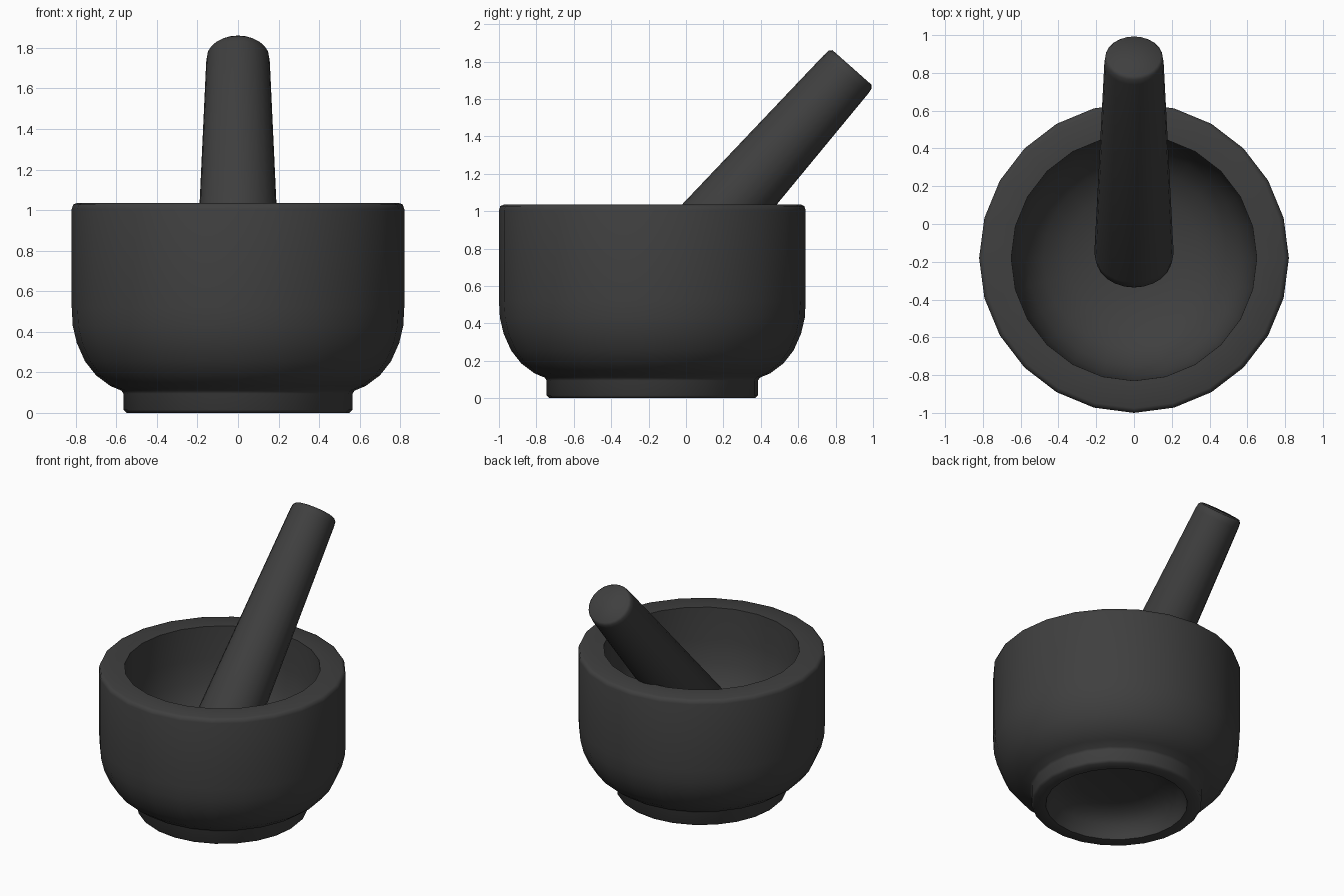
import bpy, bmesh, math
from mathutils import Vector

if "Cube" in bpy.data.objects:
    bpy.data.objects.remove(bpy.data.objects["Cube"])

stone = bpy.data.materials.new("dark_grey_stone")
stone.diffuse_color = (0.05, 0.05, 0.05, 1)
stone.use_nodes = True
stone.node_tree.nodes["Principled BSDF"].inputs["Base Color"].default_value = stone.diffuse_color


def lathe(name, profile, sides=24):
    """Revolve (radius, z) points round z; radius 0 makes a pole."""
    bm = bmesh.new()
    rings = []
    for r, z in profile:
        if r == 0:
            rings.append([bm.verts.new((0, 0, z))] * sides)
        else:
            rings.append([bm.verts.new((r * math.cos(2 * math.pi * i / sides),
                                        r * math.sin(2 * math.pi * i / sides), z))
                          for i in range(sides)])
    for a, b in zip(rings, rings[1:]):
        for i in range(sides):
            j = (i + 1) % sides
            quad = list(dict.fromkeys([a[i], a[j], b[j], b[i]]))
            bm.faces.new(quad)
    bmesh.ops.recalc_face_normals(bm, faces=bm.faces)
    mesh = bpy.data.meshes.new(name)
    bm.to_mesh(mesh)
    bm.free()
    mesh.materials.append(stone)
    ob = bpy.data.objects.new(name, mesh)
    bpy.context.collection.objects.link(ob)
    bpy.ops.object.select_all(action='DESELECT')
    ob.select_set(True)
    bpy.context.view_layer.objects.active = ob
    bpy.ops.object.shade_smooth_by_angle(angle=math.radians(50))
    return ob


# Bowl: recess under the foot, foot ring, outer wall, rim, inside
mortar = lathe("mortar_bowl", [
    (0, 0.17), (0.25, 0.165), (0.36, 0.145), (0.43, 0.09), (0.46, 0.03), (0.47, 0),
    (0.55, 0), (0.565, 0.015), (0.565, 0.095), (0.575, 0.11), (0.63, 0.133),
    (0.70, 0.185), (0.755, 0.255), (0.795, 0.345), (0.815, 0.43), (0.82, 0.52),
    (0.82, 1.005), (0.813, 1.027), (0.795, 1.035),
    (0.65, 1.035), (0.645, 0.80), (0.625, 0.64), (0.57, 0.50), (0.48, 0.40),
    (0.36, 0.335), (0.20, 0.295), (0, 0.285)])
mortar.location = (0, -0.18, 0)

# Pestle: tapered rod leaning back out of the bowl
L = 1.64
pestle = lathe("pestle", [
    (0, -0.05), (0.10, -0.04), (0.17, -0.015), (0.20, 0.02), (0.21, 0.07),
    (0.157, L - 0.05), (0.153, L - 0.015), (0.14, L), (0, L)])
axis = Vector((0, 0.663, 0.749)).normalized()
pestle.rotation_euler = (-math.atan2(axis.y, axis.z), 0, 0)
pestle.location = Vector((0, 0.888, 1.768)) - axis * L
